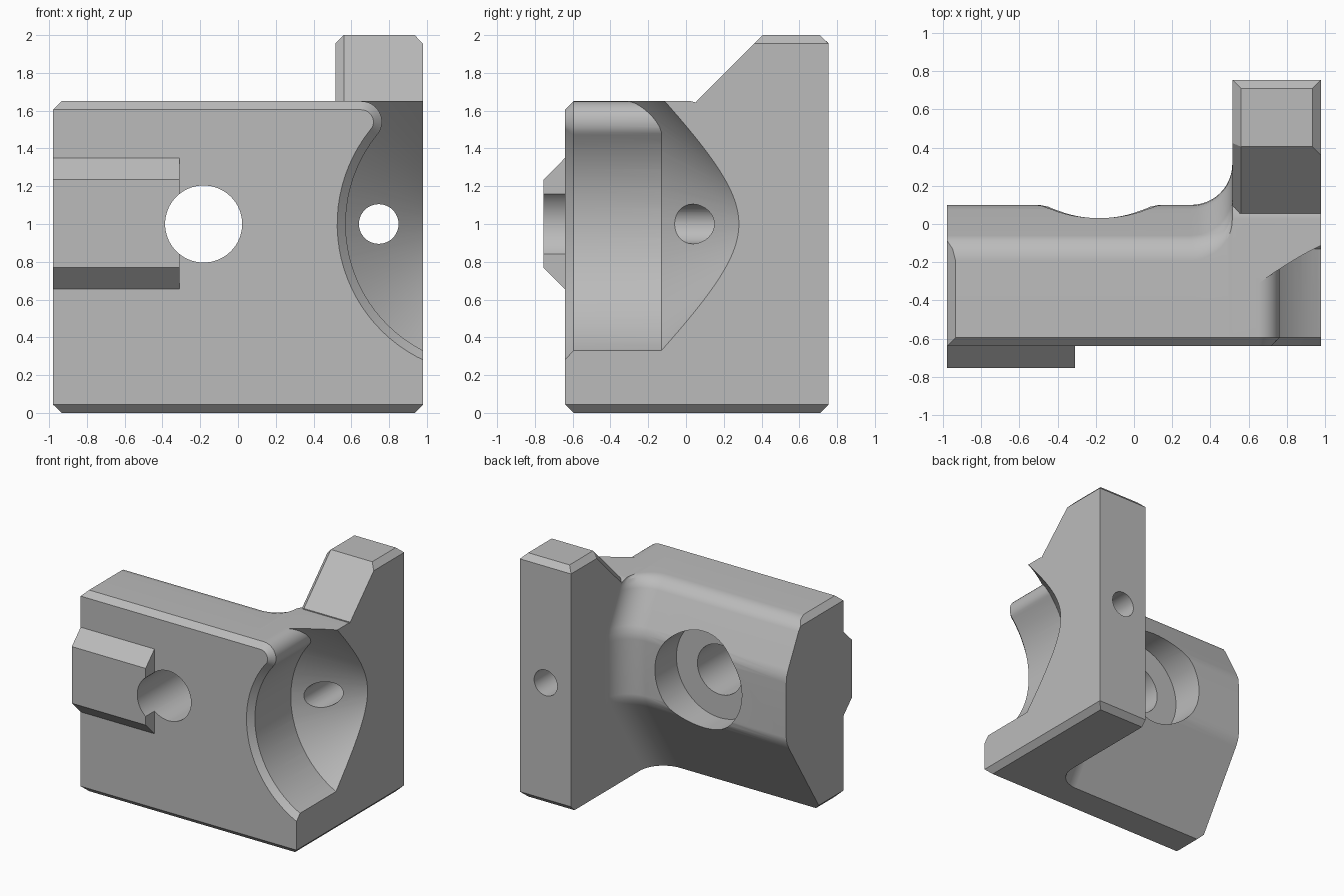
import bpy, bmesh, math
from mathutils import Vector

if "Cube" in bpy.data.objects:
    bpy.data.objects.remove(bpy.data.objects["Cube"])

grey = bpy.data.materials.new("plain_grey")
grey.use_nodes = True
grey.diffuse_color = (0.5, 0.5, 0.5, 1)
grey.node_tree.nodes["Principled BSDF"].inputs["Base Color"].default_value = (0.5, 0.5, 0.5, 1)

C = 0.045                                    # chamfer size
LEFT, RIGHT, FRONT, BACK, DOWN, UP = (Vector(v) for v in (
    (-1, 0, 0), (1, 0, 0), (0, -1, 0), (0, 1, 0), (0, 0, -1), (0, 0, 1)))


def loft(name, loops, chamfers=()):
    """Skin matching loops, cap the ends, then plane off chamfered edges."""
    bm = bmesh.new()
    rings = [[bm.verts.new(p) for p in loop] for loop in loops]
    n = len(rings[0])
    for a, b in zip(rings, rings[1:]):
        for i in range(n):
            j = (i + 1) % n
            bm.faces.new((a[i], a[j], b[j], b[i]))
    bm.faces.new(rings[0][::-1])
    bm.faces.new(rings[-1])
    bmesh.ops.recalc_face_normals(bm, faces=bm.faces[:])
    for point, n1, n2 in chamfers:
        bmesh.ops.bisect_plane(bm, geom=bm.verts[:] + bm.edges[:] + bm.faces[:], dist=1e-5,
                               plane_co=Vector(point) - n1 * C, plane_no=n1 + n2, clear_outer=True)
        bmesh.ops.holes_fill(bm, edges=[e for e in bm.edges if e.is_boundary], sides=0)
    bmesh.ops.recalc_face_normals(bm, faces=bm.faces[:])
    mesh = bpy.data.meshes.new(name)
    bm.to_mesh(mesh)
    bm.free()
    mesh.materials.append(grey)
    ob = bpy.data.objects.new(name, mesh)
    bpy.context.collection.objects.link(ob)
    return ob


def along_x(profile, x0, x1):
    return [[(x, y, z) for y, z in profile] for x in (x0, x1)]


def turned(name, x, z, rings, n=64):
    """Round cutter about an axis parallel to y; rings are (y, radius)."""
    return loft(name, [[(x + r * math.cos(2 * math.pi * i / n), y,
                         z + r * math.sin(2 * math.pi * i / n)) for i in range(n)]
                       for y, r in rings])


def combine(target, other, operation):
    mod = target.modifiers.new(operation, 'BOOLEAN')
    mod.operation, mod.object, mod.solver = operation, other, 'EXACT'
    bpy.ops.object.select_all(action='DESELECT')
    bpy.context.view_layer.objects.active = target
    target.select_set(True)
    bpy.ops.object.modifier_apply(modifier=mod.name)
    bpy.data.objects.remove(other)


# Crossbar: sloped back that sweeps through a concave fillet into the upright
X0, X1, FILLET = 0.3, 0.515, 0.215
front = [(-0.64, 1.65), (-0.64, 0)]
rear = [(-0.35, 0), (0.065, 0.66), (0.091, 0.71), (0.1, 0.76),
        (0.1, 1.21), (0.095, 1.26), (0.075, 1.31),
        (-0.06, 1.57), (-0.085, 1.605), (-0.13, 1.635), (-0.19, 1.65)]
sections = [(-0.98, 0)]
for i in range(13):
    a = math.pi / 2 * i / 12
    sections.append((X0 + FILLET * math.sin(a), FILLET * (1 - math.cos(a))))
sections.append((0.98, FILLET))
bracket = loft("bracket_body",
               [[(x, y, z) for y, z in front] + [(x, y + d, z) for y, z in rear]
                for x, d in sections],
               [((0, -0.64, 1.65), FRONT, UP), ((-0.98, 0, 1.65), LEFT, UP),
                ((0, -0.64, 0), FRONT, DOWN), ((-0.98, 0, 0), LEFT, DOWN),
                ((0.98, 0, 0), RIGHT, DOWN)])

# Foot of the upright, under the front
foot = loft("upright_foot",
            along_x([(-0.64, 0), (0.1, 0), (0.1, 1.4), (-0.64, 1.4)], X1, 0.98),
            [((0, -0.64, 0), FRONT, DOWN), ((0.98, 0, 0), RIGHT, DOWN)])

# Upright with sloped front top
slope = (FRONT + UP).normalized()
upright = loft("upright",
               along_x([(0.055, 0), (0.755, 0), (0.755, 2), (0.405, 2), (0.055, 1.65)], X1, 0.98),
               [((0, 0.755, 2), BACK, UP), ((0.98, 0, 2), RIGHT, UP), ((X1, 0, 2), LEFT, UP),
                ((X1, 0.405, 2), LEFT, slope),
                ((0, 0.755, 0), BACK, DOWN), ((0.98, 0, 0), RIGHT, DOWN)])

# Raised key on the front
key = loft("front_key",
           along_x([(-0.6, 0.615), (-0.755, 0.77), (-0.755, 1.235), (-0.6, 1.39)], -0.98, -0.31))

for part in (foot, upright, key):
    combine(bracket, part, 'UNION')


# Round pocket open at the top, with a rounded lip and a chamfered mouth
def pocket_loop(y, grow):
    pts = []
    turn = math.radians(141.1)
    for i in range(33):
        a = 1.5 * math.pi + (turn - 1.5 * math.pi) * i / 32
        r = 0.752 + grow
        pts.append((1.322 + r * math.cos(a), y, 1 + r * math.sin(a)))
    for i in range(1, 13):
        a = turn - math.pi + (1.5 * math.pi - turn) * i / 12
        r = 0.11 - grow
        pts.append((0.652 + r * math.cos(a), y, 1.54 + r * math.sin(a)))
    return pts + [(0.652, y, 1.8), (1.322, y, 1.8)]


pocket = loft("pocket_cutter", [pocket_loop(-0.66, 0.065), pocket_loop(-0.64 + C, 0),
                                pocket_loop(0.7, 0)])
cone = turned("pocket_cone", 1.322, 1, [(-0.9, 1.522), (0.621, 0.001)], 128)
combine(pocket, cone, 'INTERSECT')

# Bolt hole with counterbore, and the small hole through the upright
cutters = [pocket,
           turned("bolt_hole", -0.182, 1, [(-0.9, 0.204), (0.05, 0.204)]),
           turned("counterbore", -0.182, 1, [(-0.18, 0.395), (0.5, 0.395)]),
           turned("pin_hole", 0.745, 1, [(-0.3, 0.105), (0.9, 0.105)], 48)]
for cutter in cutters:
    combine(bracket, cutter, 'DIFFERENCE')

bpy.ops.object.shade_smooth_by_angle(angle=math.radians(25))
weighted = bracket.modifiers.new("clean_shading", 'WEIGHTED_NORMAL')
weighted.keep_sharp = True
